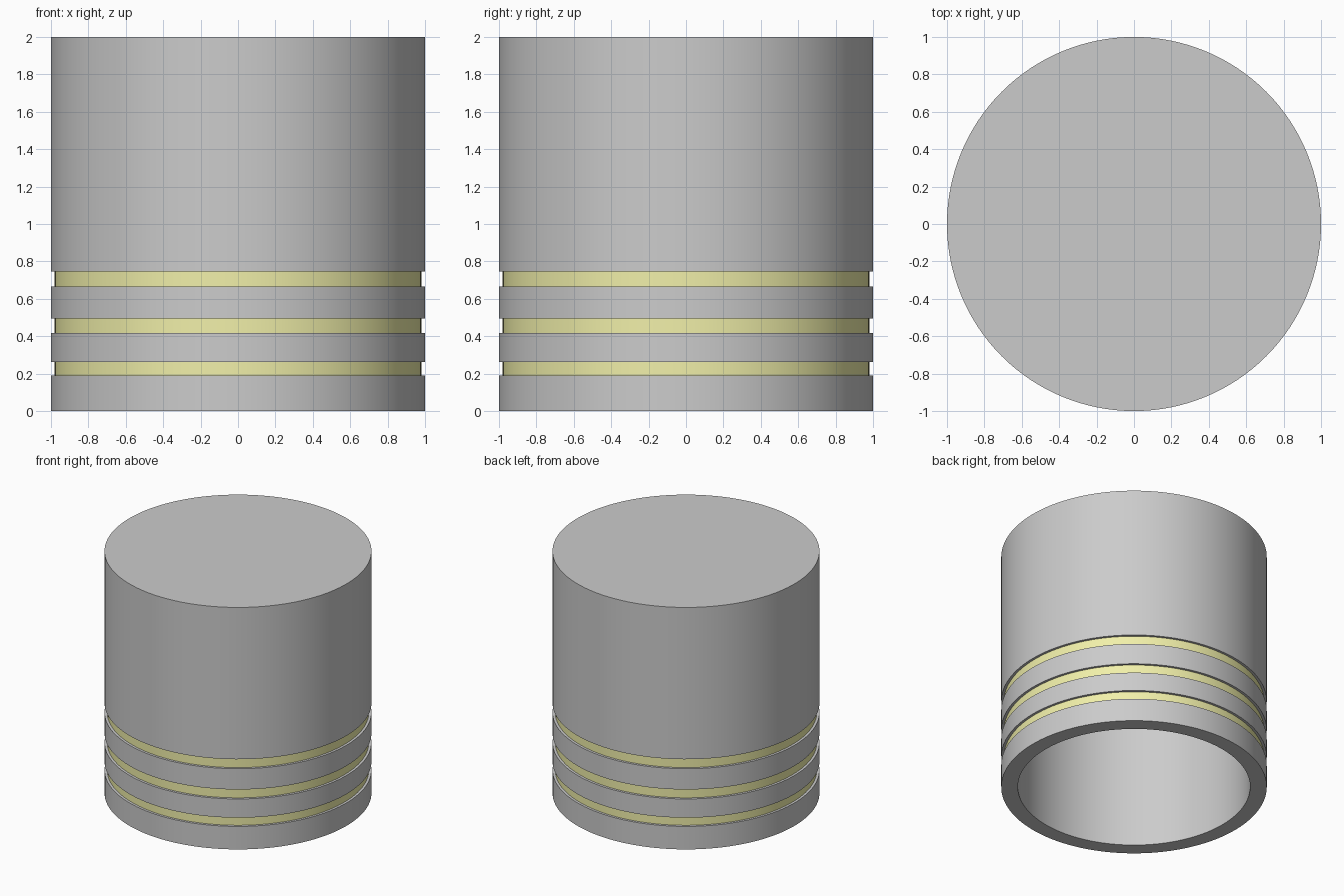
import bpy, bmesh
from math import cos, sin, tau, radians

if "Cube" in bpy.data.objects:
    bpy.data.objects.remove(bpy.data.objects["Cube"])

SEGMENTS = 128
OUTER, GROOVE, INNER = 1.0, 0.98, 0.875
HEIGHT, CEILING = 2.0, 1.87
BANDS = [(0.19, 0.262), (0.417, 0.495), (0.667, 0.745)]

# Profile runs from the cavity ceiling, down the inside, and up the grooved outside
profile = [(INNER, CEILING), (INNER, 0), (OUTER, 0)]
band_steps = set()
for low, high in BANDS:
    profile += [(OUTER, low), (GROOVE, low), (GROOVE, high), (OUTER, high)]
    band_steps.add(len(profile) - 3)
profile.append((OUTER, HEIGHT))

bm = bmesh.new()
rings = [[bm.verts.new((r * cos(tau * i / SEGMENTS), r * sin(tau * i / SEGMENTS), z))
          for i in range(SEGMENTS)] for r, z in profile]

# Lathe the wall, painting the groove floors yellow
for step, (a, b) in enumerate(zip(rings, rings[1:])):
    for i in range(SEGMENTS):
        j = (i + 1) % SEGMENTS
        face = bm.faces.new((a[i], a[j], b[j], b[i]))
        face.material_index = 1 if step in band_steps else 0

# Solid crown and cavity ceiling
bm.faces.new(rings[-1])
bm.faces.new(rings[0])
bmesh.ops.recalc_face_normals(bm, faces=bm.faces[:])

mesh = bpy.data.meshes.new("piston_body")
bm.to_mesh(mesh)
bm.free()
body = bpy.data.objects.new("piston_body", mesh)
bpy.context.collection.objects.link(body)

# Grey metal and yellow bands
for name, color in (("grey_metal", (0.7, 0.7, 0.7, 1)), ("yellow_band", (0.88, 0.87, 0.4, 1))):
    mat = bpy.data.materials.new(name)
    mat.diffuse_color = color
    mat.use_nodes = True
    mat.node_tree.nodes["Principled BSDF"].inputs["Base Color"].default_value = mat.diffuse_color
    mesh.materials.append(mat)

bpy.context.view_layer.objects.active = body
body.select_set(True)
bpy.ops.object.shade_smooth_by_angle(angle=radians(30))
